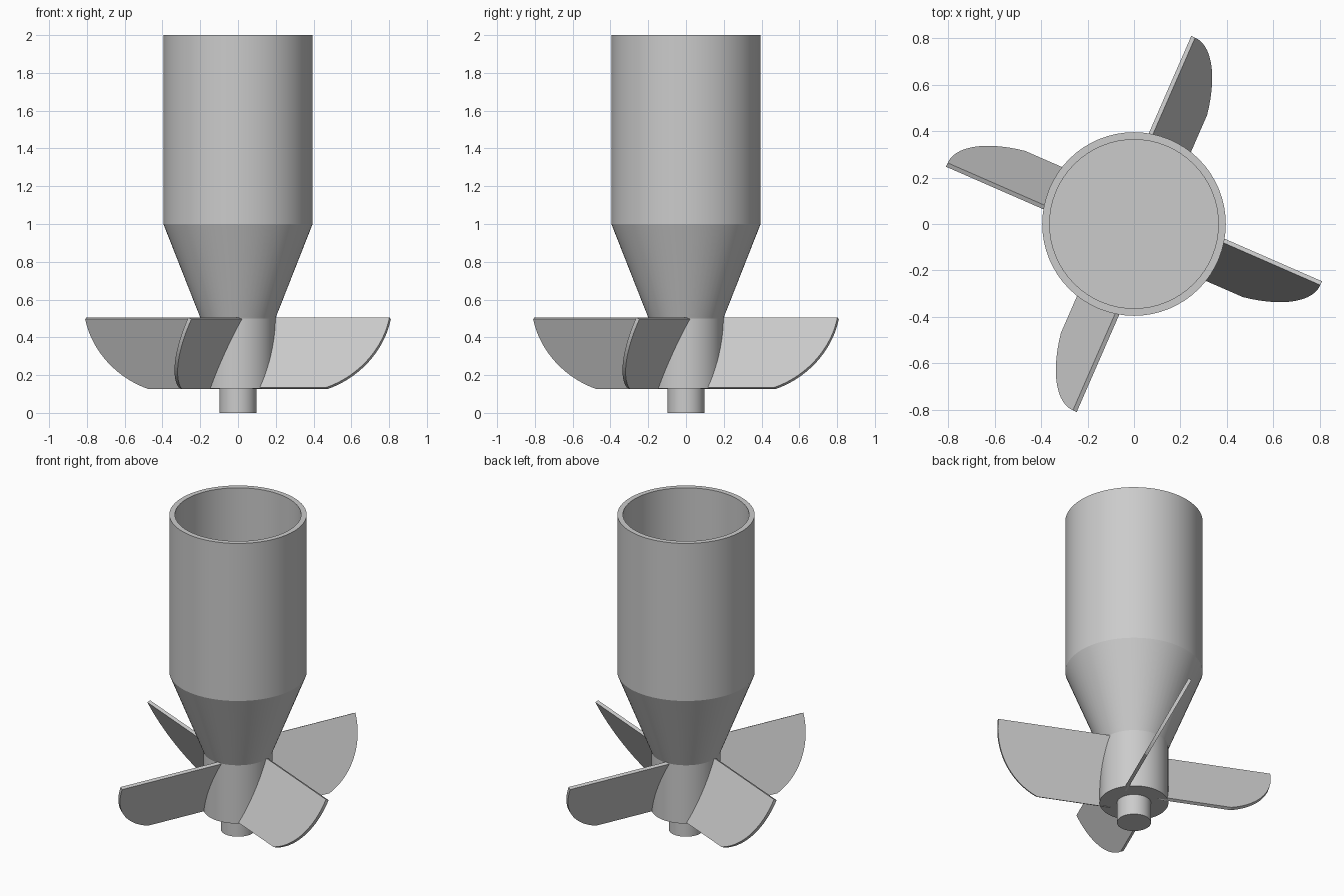
import bpy, bmesh
from math import pi, sin, cos, sqrt, radians
from mathutils import Matrix, Vector

if "Cube" in bpy.data.objects:
    bpy.data.objects.remove(bpy.data.objects["Cube"])


def add_object(name, bm):
    bmesh.ops.recalc_face_normals(bm, faces=bm.faces)
    mesh = bpy.data.meshes.new(name)
    bm.to_mesh(mesh)
    bm.free()
    obj = bpy.data.objects.new(name, mesh)
    bpy.context.collection.objects.link(obj)
    return obj


def lathe(name, profile, steps=64):
    bm = bmesh.new()
    verts = [bm.verts.new((r, 0, z)) for r, z in profile]
    edges = [bm.edges.new(pair) for pair in zip(verts, verts[1:])]
    bmesh.ops.spin(bm, geom=verts + edges, axis=(0, 0, 1), cent=(0, 0, 0),
                   angle=2 * pi, steps=steps)
    bmesh.ops.remove_doubles(bm, verts=bm.verts, dist=1e-4)
    obj = add_object(name, bm)
    bpy.ops.object.select_all(action='DESELECT')
    obj.select_set(True)
    bpy.context.view_layer.objects.active = obj
    bpy.ops.object.shade_smooth_by_angle(angle=radians(20))
    return obj


# Hollow cup, taper, hub and end shaft as one turned body
lathe("turned_body", [(0, 0), (0.098, 0), (0.098, 0.13), (0.198, 0.13),
                      (0.198, 0.5), (0.395, 1.0), (0.395, 2.0),
                      (0.363, 2.0), (0.363, 1.0), (0, 1.0)])

# Blade outline: u runs outward, v runs down the slanted blade
CENTRE, RADIUS, DEPTH, THICK = 0.40, 0.44, 0.412, 0.02
TILT = radians(26)
start = math_angle = None
outline = [(0.12, DEPTH), (0.12, 0)]
for i in range(25):
    v = DEPTH * sin(i / 24 * pi / 2)
    outline.append((CENTRE + sqrt(RADIUS ** 2 - v ** 2), v))


def blade(name, angle):
    bm = bmesh.new()
    down = Vector((0, -sin(TILT), -cos(TILT)))
    verts = [bm.verts.new(Vector((u, 0.092, 0.5)) + down * v) for u, v in outline]
    face = bm.faces.new(verts)
    ext = bmesh.ops.extrude_face_region(bm, geom=[face], use_keep_orig=True)
    moved = [g for g in ext["geom"] if isinstance(g, bmesh.types.BMVert)]
    bmesh.ops.translate(bm, verts=moved,
                        vec=Vector((0, -cos(TILT), sin(TILT))) * THICK)
    # trim the raised corner level with the taper's lower edge
    bmesh.ops.translate(bm, verts=bm.verts, vec=(0, 0.006, -0.003))
    bmesh.ops.rotate(bm, verts=bm.verts, cent=(0, 0, 0),
                     matrix=Matrix.Rotation(angle, 3, 'Z'))
    return add_object(name, bm)


# Four slanted blades around the hub
for k in range(4):
    blade(f"blade_{k + 1}", radians(-23.6) + k * pi / 2)
